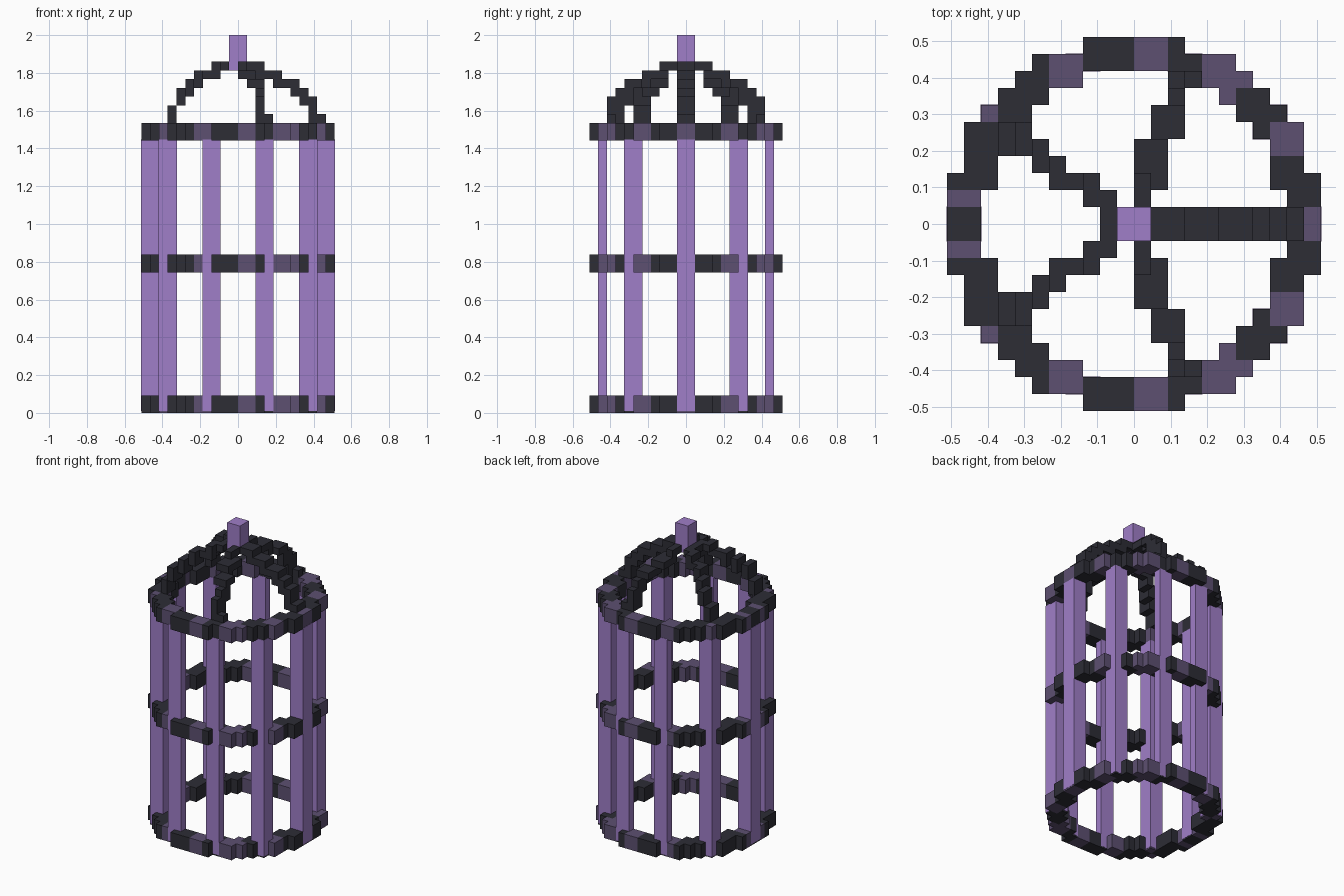
import bpy, bmesh
from mathutils import Vector

if "Cube" in bpy.data.objects:
    bpy.data.objects.remove(bpy.data.objects["Cube"])

U = 2 / 43  # size of one block cell


def material(name, rgb):
    m = bpy.data.materials.new(name)
    m.diffuse_color = (*rgb, 1)
    m.use_nodes = True
    m.node_tree.nodes["Principled BSDF"].inputs["Base Color"].default_value = m.diffuse_color
    return m


LILAC = material("lilac", (0.35, 0.21, 0.58))
PLUM = material("dusky plum", (0.109, 0.08, 0.165))
IRON = material("dark iron", (0.026, 0.026, 0.036))


def build(name, bm, mats):
    me = bpy.data.meshes.new(name)
    bm.to_mesh(me)
    bm.free()
    for m in mats:
        me.materials.append(m)
    ob = bpy.data.objects.new(name, me)
    bpy.context.collection.objects.link(ob)
    return ob


def box(name, x0, x1, y0, y1, z0, z1, mat):
    bm = bmesh.new()
    bmesh.ops.create_cube(bm, size=1)
    lo, hi = Vector((x0, y0, z0)) * U, Vector((x1, y1, z1)) * U
    for v in bm.verts:
        v.co = Vector(lo[i] if v.co[i] < 0 else hi[i] for i in range(3))
    return build(name, bm, [mat])


def voxels(name, cells, mats):
    """Outer skin of a set of unit cells {(x, y, z): material index}."""
    bm = bmesh.new()
    verts = {}

    def vert(p):
        if p not in verts:
            verts[p] = bm.verts.new(Vector(p) * U)
        return verts[p]

    for c, idx in cells.items():
        for axis in range(3):
            a, b = (axis + 1) % 3, (axis + 2) % 3
            for side in (0, 1):
                n = list(c)
                n[axis] += 2 * side - 1
                if tuple(n) in cells:
                    continue
                loop = [(0, 0), (1, 0), (1, 1), (0, 1)]
                if not side:
                    loop.reverse()
                corners = []
                for da, db in loop:
                    p = list(c)
                    p[axis] += side
                    p[a] += da
                    p[b] += db
                    corners.append(vert(tuple(p)))
                bm.faces.new(corners).material_index = idx
    return build(name, bm, mats)


def fill(cells, x0, x1, y0, y1, z0, z1, idx=0):
    for x in range(x0, x1):
        for y in range(y0, y1):
            for z in range(z0, z1):
                cells[x, y, z] = idx


# Hoops: two-cell blocks around a stepped circle, (x, y, 1 if plum);
# later blocks win where they overlap
HOOP = [(10, 2, 0), (10, 0, 1), (9, 3, 0), (8, 6, 0), (9, 5, 1),
        (4, 9, 0), (5, 9, 1), (6, 8, 1), (7, 7, 0), (2, 10, 0), (1, 10, 1),
        (-1, 10, 0), (-2, 10, 0), (-5, 9, 0), (-4, 9, 1), (-6, 8, 0),
        (-8, 6, 1), (-7, 7, 0), (-9, 5, 0), (-9, 3, 0),
        (-10, 2, 0), (-10, 1, 1), (-10, 0, 0)]
for hoop_name, z in (("bottom_hoop", 0), ("middle_hoop", 16), ("top_hoop", 31)):
    cells = {}
    for x, y, plum in HOOP:
        for s in (1, -1):
            fill(cells, x - 1, x + 1, s * y - 1, s * y + 1, z, z + 2, plum)
    voxels(hoop_name, cells, [IRON, PLUM])

# Upright bars, a hair proud of the hoops
E = 0.03
n = 0
for sx in (1, -1):
    for x, y, hy in ((10, 0, 1), (8, 6, 1), (3, 9.5, 0.5)):
        for sy in ((1, -1) if y else (1,)):
            n += 1
            box(f"bar_{n}", sx * x - 1 - E, sx * x + 1 + E,
                sy * y - hy - E, sy * y + hy + E, 0.2, 31.1, LILAC)

# Domed roof ribs: boxes in cells, mirrored front to back
RIBS = {
    "right_rib": [(0, 3, 0, 1, 39, 40), (2, 5, 0, 1, 38, 39), (4, 7, 0, 1, 37, 38),
                  (6, 8, 0, 1, 36, 37), (7, 8, 0, 1, 35, 36), (8, 9, 0, 1, 33, 36),
                  (9, 10, 0, 1, 33, 34)],
    "side_rib": [(0, 1, 1, 3, 39, 40), (0, 2, 2, 5, 38, 39), (1, 2, 4, 7, 37, 38),
                 (1, 3, 5, 7, 37, 38), (2, 3, 6, 8, 35, 37), (2, 3, 7, 9, 33, 36),
                 (2, 4, 8, 9, 33, 34)],
    "left_rib": [(-2, -1, 0, 2, 39, 40), (-3, -2, 1, 3, 39, 40), (-4, -2, 2, 3, 38, 39),
                 (-5, -4, 2, 4, 38, 39), (-5, -4, 2, 4, 37, 38), (-6, -5, 3, 5, 36, 38),
                 (-7, -6, 4, 6, 35, 37), (-8, -7, 4, 6, 33, 35)],
}
for rib_name, parts in RIBS.items():
    cells = {}
    for x0, x1, y0, y1, z0, z1 in parts:
        fill(cells, x0, x1, y0, y1, z0, z1)
        fill(cells, x0, x1, -y1, -y0, z0, z1)
    voxels(rib_name, cells, [IRON])

# Finial post on top
box("finial", -1, 1, -1, 1, 39, 43, LILAC)
